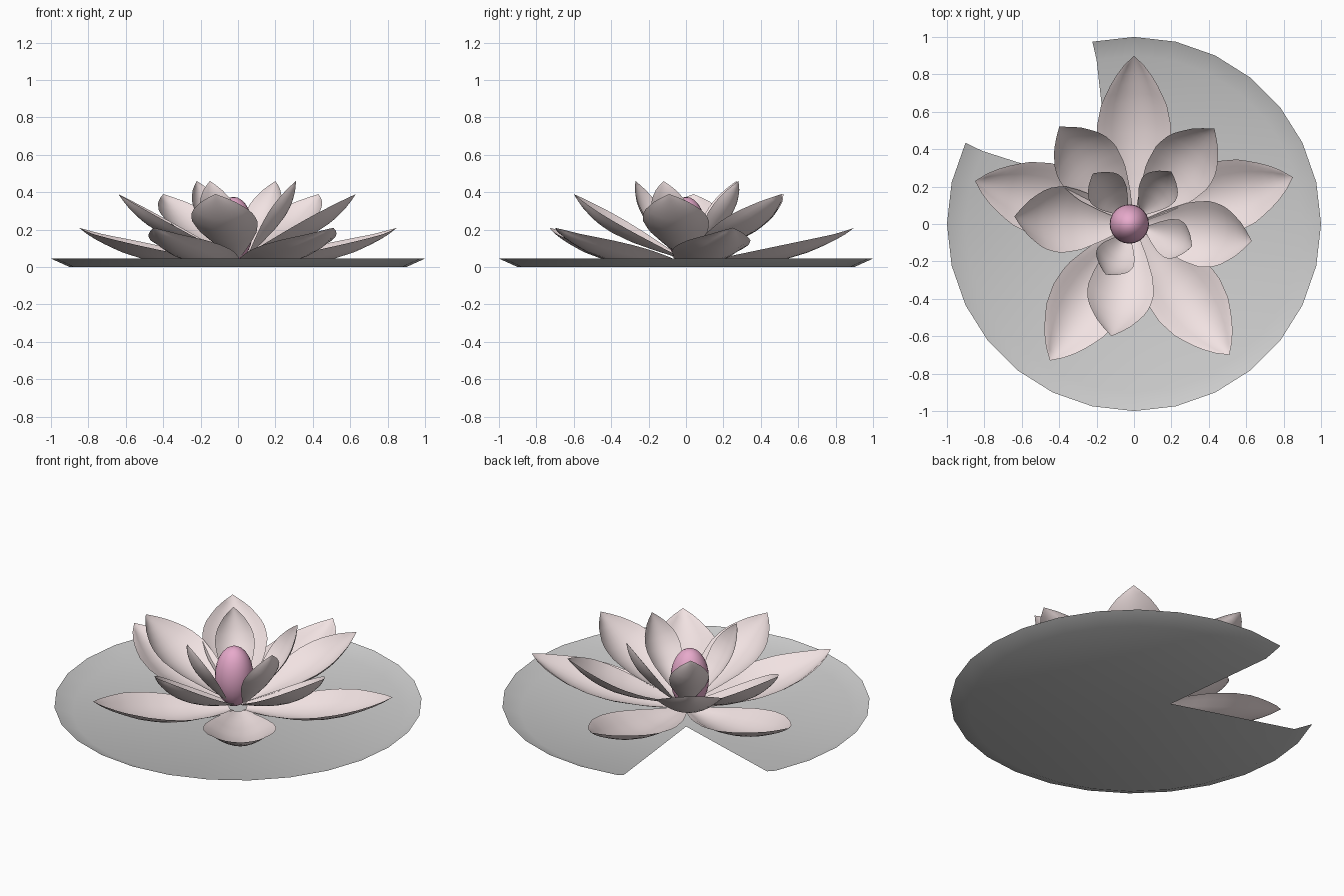
import bpy, bmesh, math
from mathutils import Vector

if "Cube" in bpy.data.objects:
    bpy.data.objects.remove(bpy.data.objects["Cube"])


def material(name, color):
    m = bpy.data.materials.new(name)
    m.diffuse_color = color
    m.use_nodes = True
    m.node_tree.nodes["Principled BSDF"].inputs["Base Color"].default_value = m.diffuse_color
    return m


def make_object(name, bm, mat=None):
    bmesh.ops.recalc_face_normals(bm, faces=bm.faces)
    me = bpy.data.meshes.new(name)
    bm.to_mesh(me)
    bm.free()
    me.shade_smooth()
    ob = bpy.data.objects.new(name, me)
    bpy.context.collection.objects.link(ob)
    if mat:
        me.materials.append(mat)
    return ob


def lerp_table(table, t):
    for (a, va), (b, vb) in zip(table, table[1:]):
        if t <= b:
            return va + (vb - va) * (t - a) / (b - a)
    return table[-1][1]


def petal(name, base_r, base_z, tip, half_w, sag, outline, lip=0.0):
    """Cupped leaf-shaped sheet between a base near the centre and a tip."""
    tip = Vector(tip)
    out = Vector((tip.x, tip.y, 0)).normalized()
    base = out * base_r + Vector((0, 0, base_z))
    axis = tip - base
    side = Vector((-out.y, out.x, 0))
    normal = axis.normalized().cross(side)
    if normal.z < 0:
        normal = -normal
    nu, nv = 16, 10
    bm = bmesh.new()
    rows = []
    for i in range(nu + 1):
        t = i / nu
        w = lerp_table(outline, t)
        row = []
        for j in range(nv + 1):
            v = 2 * j / nv - 1
            drop = sag * w * (1 - v * v)
            if abs(v) > 0.95:
                drop += lip * min(1, w * 2)
            row.append(bm.verts.new(base + axis * t + side * (v * w * half_w) - normal * drop))
        rows.append(row)
    for a, b in zip(rows, rows[1:]):
        for j in range(nv):
            bm.faces.new((a[j], a[j + 1], b[j + 1], b[j]))
    bmesh.ops.remove_doubles(bm, verts=bm.verts, dist=1e-5)
    return make_object(name, bm, pink)


pink = material("petal_pink", (0.88, 0.76, 0.76, 1))
magenta = material("bud_magenta", (0.80, 0.40, 0.60, 1))

# Lily pad: 28-sided dish with four segments cut out as the notch
bm = bmesh.new()
apex = bm.verts.new((-0.12, 0.17, 0))
inner, rim = [], []
for k in range(12, 12 + 25):
    a = 2 * math.pi * k / 28
    c, s = math.cos(a), math.sin(a)
    inner.append(bm.verts.new((0.9 * c, 0.9 * s, 0)))
    rim.append(bm.verts.new((c, s, 0.045)))
for k in range(24):
    bm.faces.new((apex, inner[k], inner[k + 1]))
    bm.faces.new((inner[k], rim[k], rim[k + 1], inner[k + 1]))
make_object("lily_pad", bm)

# Petal rings: half-width along the length
outer_shape = [(0, .2), (.2, .66), (.4, .96), (.55, 1), (.7, .87), (.85, .55), (.95, .23), (1, 0)]
inner_shape = [(0, .15), (.2, .55), (.4, .88), (.58, 1), (.72, .9), (.86, .57), (.95, .23), (1, 0)]

outer_tips = [(0, .9), (.85, .25), (.51, -.70), (-.45, -.73), (-.85, .23)]
middle_tips = [(-.40, .52), (.43, .51), (.63, -.09), (-.12, -.60), (-.64, .04)]
inner_tips = [(-.22, .27), (.20, .28), (.31, -.12), (-.15, -.27)]

for i, (x, y) in enumerate(outer_tips):
    petal(f"outer_petal_{i + 1}", .04, .03, (x, y, .21), .20, .09, outer_shape, .012)
for i, (x, y) in enumerate(middle_tips):
    petal(f"middle_petal_{i + 1}", .04, .06, (x, y, .39), .18, .075, inner_shape)
for i, (x, y) in enumerate(inner_tips):
    petal(f"inner_petal_{i + 1}", .07, .08, (x, y, .46), .11, .05, inner_shape)

# Bud at the centre
bm = bmesh.new()
bmesh.ops.create_uvsphere(bm, u_segments=24, v_segments=14, radius=1)
bmesh.ops.scale(bm, vec=(.105, .105, .175), verts=bm.verts)
bmesh.ops.translate(bm, vec=(-.025, 0, .2), verts=bm.verts)
make_object("bud", bm, magenta)
